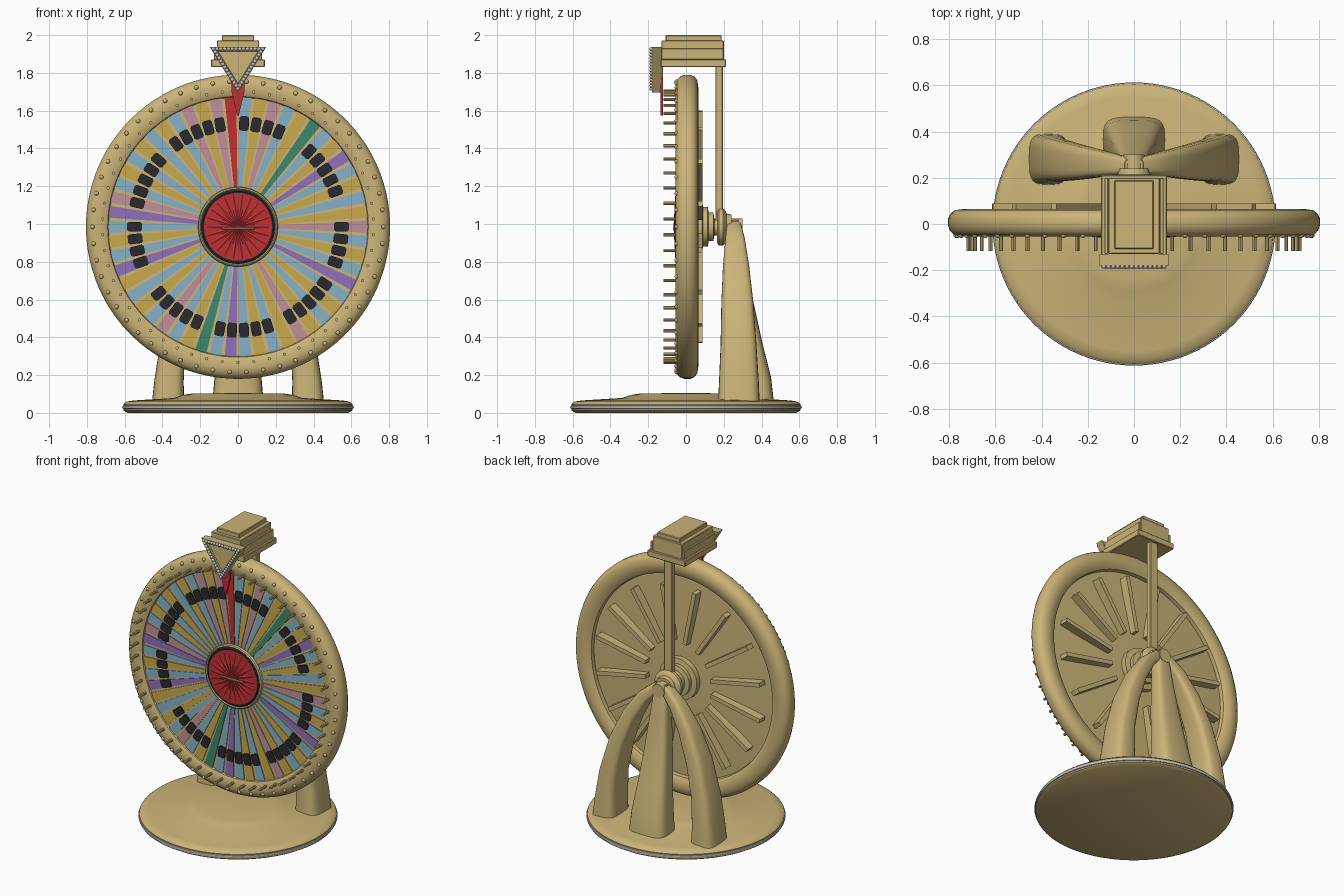
import bpy, bmesh, math
from mathutils import Vector

if "Cube" in bpy.data.objects:
    bpy.data.objects.remove(bpy.data.objects["Cube"])

ZC = 0.985          # wheel axle height
N = 54              # wedges around the wheel
STEP = 2 * math.pi / N


def material(name, rgb):
    m = bpy.data.materials.new(name)
    m.diffuse_color = (*rgb, 1)
    m.use_nodes = True
    m.node_tree.nodes["Principled BSDF"].inputs["Base Color"].default_value = m.diffuse_color
    return m


TAN = material("tan", (0.60, 0.46, 0.19))
MUSTARD = material("mustard", (0.58, 0.40, 0.075))
BLUE = material("light blue", (0.24, 0.45, 0.58))
PINK = material("dusty pink", (0.53, 0.28, 0.33))
PURPLE = material("purple", (0.28, 0.16, 0.50))
GREEN = material("green", (0.045, 0.25, 0.15))
RED = material("red", (0.52, 0.03, 0.035))
DARK = material("charcoal", (0.022, 0.022, 0.028))
SILVER = material("silver", (0.55, 0.55, 0.55))


def finish(name, bm, mats, smooth=True):
    bmesh.ops.recalc_face_normals(bm, faces=bm.faces)
    me = bpy.data.meshes.new(name)
    bm.to_mesh(me)
    bm.free()
    for m in mats:
        me.materials.append(m)
    ob = bpy.data.objects.new(name, me)
    bpy.context.collection.objects.link(ob)
    if smooth:
        bpy.ops.object.select_all(action='DESELECT')
        ob.select_set(True)
        bpy.context.view_layer.objects.active = ob
        bpy.ops.object.shade_smooth_by_angle(angle=math.radians(35))
    return ob


def wheel_pt(r, a, y):
    return Vector((r * math.sin(a), y, ZC + r * math.cos(a)))


def loft(bm, rings, closed=False, caps=True):
    vs = [[bm.verts.new(p) for p in ring] for ring in rings]
    pairs = list(zip(vs, vs[1:])) + ([(vs[-1], vs[0])] if closed else [])
    n = len(vs[0])
    for a, b in pairs:
        for i in range(n):
            j = (i + 1) % n
            bm.faces.new((a[i], a[j], b[j], b[i]))
    if caps and not closed:
        bm.faces.new(vs[0])
        bm.faces.new(vs[-1])


def lathe(name, profile, mat, upright=False, seg=96, closed=False):
    """Turn (radius, offset) points about the axle, or about z if upright."""
    bm = bmesh.new()
    angs = [2 * math.pi * i / seg for i in range(seg)]
    rings = [[Vector((r * math.cos(a), r * math.sin(a), h)) if upright else wheel_pt(r, a, h)
              for a in angs] for r, h in profile]
    loft(bm, rings, closed)
    return finish(name, bm, [mat])


def prism(bm, pts, dy, mi=0):
    """Extrude a flat outline along y."""
    before = set(bm.faces)
    loft(bm, [pts, [p + Vector((0, dy, 0)) for p in pts]])
    for f in set(bm.faces) - before:
        f.material_index = mi


def box(name, x, y, z, mat, bevel=0.004):
    bm = bmesh.new()
    loft(bm, [[Vector((a, b, c)) for a, b in ((x[0], y[0]), (x[1], y[0]), (x[1], y[1]), (x[0], y[1]))] for c in z])
    bmesh.ops.bevel(bm, geom=bm.edges[:], offset=bevel, segments=1, affect='EDGES')
    return finish(name, bm, [mat], False)


def beads(name, points, r, mat):
    bm = bmesh.new()
    for p in points:
        s = bmesh.ops.create_uvsphere(bm, u_segments=10, v_segments=6, radius=r)
        bmesh.ops.translate(bm, verts=s["verts"], vec=p)
    return finish(name, bm, [mat])


# Base: round plinth with a low raised centre and silver trim
lathe("base", [(0.01, 0), (0.585, 0), (0.605, 0.012), (0.607, 0.045), (0.59, 0.06), (0.55, 0.066),
               (0.34, 0.079), (0.29, 0.095), (0.24, 0.103), (0.01, 0.105)], TAN, True)
lathe("base_trim", [(0.60, 0.02), (0.611, 0.023), (0.613, 0.03), (0.611, 0.037), (0.60, 0.04)], SILVER, True, closed=True)


# Legs: rounded cross-sections lofted up to the axle
def leg(name, stations):
    bm = bmesh.new()
    c = [Vector(s[:3]) for s in stations]
    rings = []
    for i, s in enumerate(stations):
        t = (c[min(i + 1, len(c) - 1)] - c[max(i - 1, 0)]).normalized()
        if i == 0:
            t = Vector((0, 0, 1))
        u = Vector((0, 1, 0)).cross(t).normalized()
        v = t.cross(u)
        ring = []
        for k in range(24):
            a = 2 * math.pi * k / 24
            ca, sa = math.cos(a), math.sin(a)
            sq = lambda q: math.copysign(abs(q) ** 0.55, q)
            ring.append(c[i] + u * sq(ca) * s[3] / 2 + v * sq(sa) * s[4] / 2)
        rings.append(ring)
    loft(bm, rings)
    ob = finish(name, bm, [TAN])
    return ob


for sx, side in ((-1, "left"), (1, "right")):
    leg(side + "_leg", [(sx * 0.37, 0.28, 0.06, 0.17, 0.22), (sx * 0.365, 0.28, 0.17, 0.155, 0.21),
                        (sx * 0.345, 0.278, 0.36, 0.135, 0.19), (sx * 0.29, 0.272, 0.58, 0.12, 0.17),
                        (sx * 0.21, 0.265, 0.77, 0.105, 0.14), (sx * 0.12, 0.26, 0.91, 0.085, 0.105),
                        (sx * 0.05, 0.255, 0.975, 0.07, 0.08), (sx * -0.01, 0.25, 1.0, 0.06, 0.07)])
leg("rear_leg", [(0, 0.365, 0.06, 0.27, 0.20), (0, 0.358, 0.18, 0.25, 0.185), (0, 0.33, 0.36, 0.21, 0.15),
                 (0, 0.295, 0.58, 0.17, 0.125), (0, 0.27, 0.80, 0.13, 0.10), (0, 0.255, 0.95, 0.10, 0.085),
                 (0, 0.25, 1.02, 0.08, 0.06)])

# Axle with stepped hub behind the wheel
lathe("rear_hub", [(0.01, 0.03), (0.14, 0.03), (0.14, 0.085), (0.105, 0.09), (0.105, 0.115), (0.075, 0.12),
                   (0.075, 0.145), (0.045, 0.15), (0.045, 0.30), (0.01, 0.30)], TAN, seg=40)
lathe("axle_collar", [(0.04, 0.165), (0.085, 0.165), (0.10, 0.175), (0.10, 0.195), (0.085, 0.21),
                      (0.07, 0.215), (0.065, 0.24), (0.04, 0.24)], TAN, seg=40, closed=True)

# Wheel: rim, disc and rear spokes
lathe("rim", [(0.685, -0.03), (0.69, -0.042), (0.705, -0.05), (0.75, -0.055), (0.78, -0.047), (0.797, -0.03),
              (0.805, -0.008), (0.805, 0.025), (0.795, 0.045), (0.775, 0.06), (0.74, 0.065), (0.705, 0.06),
              (0.68, 0.045), (0.675, 0.02)], TAN, closed=True, seg=108)
lathe("disc", [(0.01, -0.03), (0.70, -0.03), (0.70, 0.02), (0.13, 0.05), (0.01, 0.05)], TAN, seg=108)
bm = bmesh.new()
for i in range(16):
    a = 2 * math.pi * (i + 0.5) / 16
    w = Vector((math.cos(a), 0, -math.sin(a))) * 0.014
    lo, hi = wheel_pt(0.25, a, 0.03), wheel_pt(0.625, a, 0.03)
    prism(bm, [lo - w, lo + w, hi + w, hi - w], 0.058)
finish("rear_spokes", bm, [TAN], False)

# Coloured wedges, clockwise from the top
palette = {"B": BLUE, "Y": MUSTARD, "P": PINK, "V": PURPLE, "G": GREEN, "R": RED}
keys = list(palette)
order = "BYPBYGBYVBYBYPBYBVBYBYPYBYBVBGYBPBYBYVBYBVPBYBYBYBPYPR"
bm = bmesh.new()
for i, ch in enumerate(order):
    a, h = (i + 0.5) * STEP, STEP * 0.39
    prism(bm, [wheel_pt(0.20, a - h, -0.029), wheel_pt(0.69, a - h, -0.029),
               wheel_pt(0.69, a + h, -0.029), wheel_pt(0.20, a + h, -0.029)], -0.006, keys.index(ch))
finish("wedges", bm, list(palette.values()), False)

# Dark tiles: rounded plates in groups, skipping some wedges
gaps = {4, 5, 11, 12, 17, 23, 29, 35, 36, 41, 47, 53}
bm = bmesh.new()
for i in set(range(N)) - gaps:
    a = (i + 0.5) * STEP
    across = Vector((math.cos(a), 0, -math.sin(a)))
    up = Vector((math.sin(a), 0, math.cos(a)))
    c = wheel_pt(0.548, a, -0.034)
    w, h, b = 0.026, 0.039, 0.009
    outline = [(-w, -h + b), (-w + b, -h), (w - b, -h), (w, -h + b), (w, h - b), (w - b, h), (-w + b, h), (-w, h - b)]
    prism(bm, [c + across * p + up * q for p, q in outline], -0.007)
finish("tiles", bm, [DARK], False)

# Pegs and rim studs
bm = bmesh.new()
for i in range(N):
    c = wheel_pt(0.718, i * STEP, -0.045)
    prism(bm, [c + Vector((math.cos(k * math.pi / 4), 0, math.sin(k * math.pi / 4))) * 0.0085 for k in range(8)], -0.073)
finish("pegs", bm, [TAN])
beads("rim_studs", [wheel_pt(0.77, (i + 0.5) * STEP, -0.049) for i in range(N)], 0.012, TAN)

# Front hub: tan ring, dark ring and pleated red cap
lathe("hub_ring", [(0.196, -0.03), (0.196, -0.05), (0.202, -0.055), (0.209, -0.05), (0.212, -0.03)], TAN, closed=True)
lathe("hub_dark_ring", [(0.17, -0.03), (0.17, -0.05), (0.187, -0.054), (0.198, -0.048), (0.198, -0.03)], DARK, closed=True)
bm = bmesh.new()
M = 44
tip = bm.verts.new((0, -0.066, ZC))
edge = [bm.verts.new(wheel_pt(0.18, 2 * math.pi * i / M, -0.056 if i % 2 else -0.046)) for i in range(M)]
for i in range(M):
    bm.faces.new((tip, edge[i], edge[(i + 1) % M]))
bm.faces.new(edge)
finish("hub_cap", bm, [RED], False)
box("hub_bar", (-0.085, 0.085), (-0.07, -0.06), (ZC - 0.014, ZC - 0.004), TAN, 0.002)

# Post and stepped head box
box("post", (-0.03, 0.03), (0.155, 0.195), (0.96, 1.85), TAN)
box("head_base", (-0.142, 0.142), (-0.135, 0.212), (1.83, 1.872), TAN)
box("head_body", (-0.112, 0.112), (-0.13, 0.20), (1.865, 1.972), TAN)
box("head_cap", (-0.085, 0.085), (-0.108, 0.188), (1.965, 2.0), TAN)
for sx in (-1, 1):
    box("head_rail", tuple(sorted((sx * 0.112, sx * 0.128))), (-0.13, 0.20), (1.87, 1.93), TAN, 0.003)

# Triangular sign with beaded border
corners = [Vector((-0.15, 0, 1.938)), Vector((0.15, 0, 1.938)), Vector((0, 0, 1.695))]
mid = sum(corners, Vector()) / 3


def tri(k, y):
    return [mid + (p - mid) * k + Vector((0, y, 0)) for p in corners]


bm = bmesh.new()
loft(bm, [tri(1, -0.13), tri(1, -0.18), tri(0.72, -0.18), tri(0.70, -0.168)])
finish("sign", bm, [TAN], False)
ring = tri(0.87, -0.183)
beads("sign_beads", [ring[e].lerp(ring[(e + 1) % 3], t / 13) for e in range(3) for t in range(13)], 0.0105, SILVER)

# Red pointer on its hanger
box("pointer_hanger", (-0.03, 0.03), (-0.132, -0.122), (1.72, 1.84), TAN, 0.002)
bm = bmesh.new()
prism(bm, [Vector((x, -0.122, z)) for x, z in ((-0.036, 1.775), (0.036, 1.775), (0.034, 1.70), (0.004, 1.575), (-0.004, 1.575), (-0.034, 1.70))], -0.014)
finish("pointer", bm, [RED], False)
